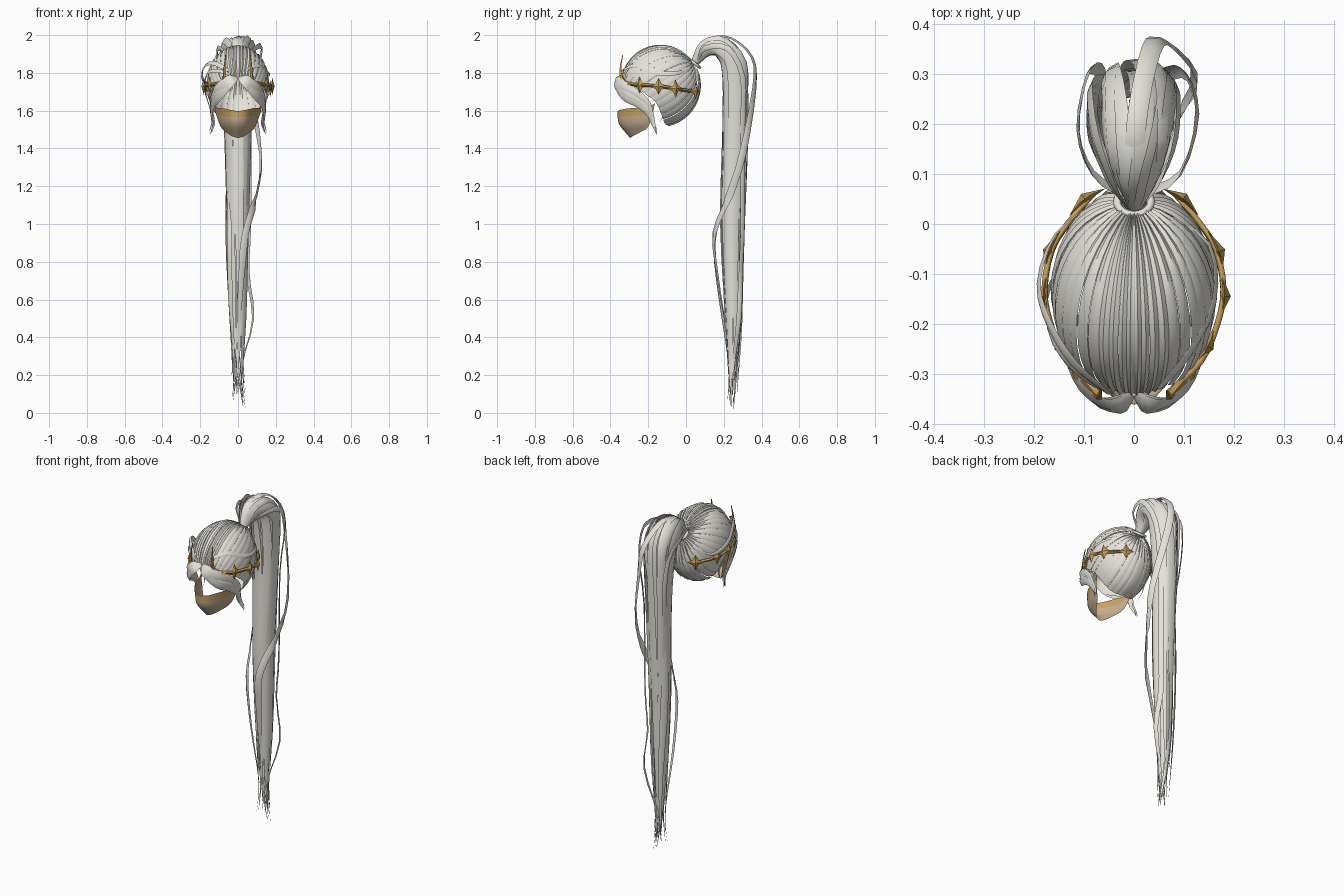
import bpy, math, random
from mathutils import Vector as V

random.seed(4)
if "Cube" in bpy.data.objects:
    bpy.data.objects.remove(bpy.data.objects["Cube"])


def material(name, rgb):
    m = bpy.data.materials.new(name)
    m.use_nodes = True
    m.diffuse_color = (*rgb, 1)
    m.node_tree.nodes["Principled BSDF"].inputs["Base Color"].default_value = (*rgb, 1)
    return m


SILVER = material("silver hair", (0.78, 0.76, 0.70))
GOLD = material("antique gold", (0.56, 0.34, 0.09))
TAN = material("tan mask", (0.57, 0.43, 0.28))
OCHRE = material("ochre mask edge", (0.57, 0.36, 0.13))

HEAD, SIZE = V((0, -0.136, 1.733)), V((0.163, 0.208, 0.213))
TIE = V((0, 0.045, 1.85))


def build(name, verts, faces, mats, mirror=False, angle=50):
    me = bpy.data.meshes.new(name)
    me.from_pydata([tuple(v) for v in verts], [], faces)
    for m in mats:
        me.materials.append(m)
    ob = bpy.data.objects.new(name, me)
    bpy.context.collection.objects.link(ob)
    if mirror:
        ob.modifiers.new("mirror", "MIRROR")
    bpy.ops.object.select_all(action="DESELECT")
    ob.select_set(True)
    bpy.context.view_layer.objects.active = ob
    bpy.ops.object.shade_smooth_by_angle(angle=math.radians(angle))
    return ob


def smooth_path(points, steps=3):
    """Catmull-Rom samples through the points."""
    p = [V(q) for q in points]
    p = [2 * p[0] - p[1]] + p + [2 * p[-1] - p[-2]]
    out = []
    for a, b, c, d in zip(p, p[1:], p[2:], p[3:]):
        for t in (k / steps for k in range(steps)):
            out.append(0.5 * (2 * b + (c - a) * t + (2 * a - 5 * b + 4 * c - d) * t * t
                              + (3 * b - a - 3 * c + d) * t ** 3))
    return out + [p[-2]]


def grid_faces(rows, cols, base=0):
    return [(base + r * cols + c, base + r * cols + c + 1,
             base + (r + 1) * cols + c + 1, base + (r + 1) * cols + c)
            for r in range(rows - 1) for c in range(cols - 1)]


def ribbon(path, centres, width, root=0.5, tip=0.3, bulge=0.2):
    """Tapered strip with a raised middle, facing away from its centres."""
    verts, n = [], len(path) - 1
    for i, p in enumerate(path):
        t = i / n
        along = (path[min(i + 1, n)] - path[max(i - 1, 0)]).normalized()
        side = along.cross(p - centres[i]).normalized()
        up = side.cross(along).normalized()
        w = width / 2 * min(1, root + t * 5, 0.04 + (1 - t) / tip)
        verts += [p - side * w, p + up * w * bulge * 2, p + side * w]
    return verts


def ribbons(name, strips, mat=SILVER, mirror=False):
    verts, faces = [], []
    for s in strips:
        faces += grid_faces(len(s) // 3, 3, len(verts))
        verts += s
    return build(name, verts, faces, [mat], mirror)


# Scalp hair: locks combed from the hairline to the tie
def on_head(p):
    return V([(p[i] - HEAD[i]) / SIZE[i] for i in range(3)]).normalized()


def comb(d, t):
    total = d.angle(pole)
    return d.slerp(pole, t * (total - 0.17) / total)


pole = on_head(TIE)
hairline = [on_head(p) for p in smooth_path(
    [(0, -.34, 1.775), (.022, -.338, 1.773), (.05, -.33, 1.767), (.085, -.31, 1.755),
     (.12, -.28, 1.735), (.15, -.22, 1.69), (.155, -.16, 1.64), (.12, -.13, 1.57),
     (.06, -.11, 1.53), (0, -.09, 1.52)], 4)]
locks = []
for a, b in zip(hairline[::2], hairline[2::2]):
    lift, strip = random.uniform(0.985, 1.015), []
    for k in range(13):
        for d, s in ((a, 1), ((a + b).normalized(), 1.025), (b, 1)):
            q = comb(d, k / 12) * s * lift
            strip.append(HEAD + V([q[i] * SIZE[i] for i in range(3)]))
    locks.append(strip)
ribbons("scalp_hair", locks, mirror=True)

# Face framing locks
frame = []
for drop, out, w in ((0, 0, .07), (.025, .008, .05), (-.025, .01, .05), (.01, .014, .03)):
    path = smooth_path([
        (.005, -.342, 1.775), (.045, -.364, 1.755 - drop / 2), (.09 + out, -.33, 1.705 - drop),
        (.122 + out, -.26, 1.665 - drop), (.137 + out / 2, -.2, 1.61 - drop),
        (.125 + out, -.175, 1.54 - drop / 2), (.14 + out, -.155, 1.485 - drop / 2)])
    frame.append(ribbon(path, [V((0, -.17, 1.66))] * len(path), w, 0.3, 0.6))
ribbons("face_framing_locks", frame, mirror=True)

# Loose loops beside the head
loops = []
for pts, w in (
        ([(-.05, -.34, 1.81), (-.12, -.28, 1.85), (-.17, -.2, 1.84), (-.19, -.12, 1.78),
          (-.155, -.02, 1.74), (-.07, .05, 1.8)], .026),
        ([(-.04, -.34, 1.79), (-.1, -.31, 1.81), (-.16, -.24, 1.8), (-.175, -.15, 1.72),
          (-.15, -.1, 1.62), (-.13, -.14, 1.54)], .02),
        ([(.05, -.33, 1.82), (.11, -.26, 1.84), (.16, -.16, 1.8), (.15, -.04, 1.8),
          (.05, .03, 1.84)], .024)):
    path = smooth_path(pts)
    loops.append(ribbon(path, [HEAD] * len(path), w))
ribbons("loose_side_strands", loops)

# Hair tie
bpy.ops.mesh.primitive_torus_add(major_segments=20, minor_segments=8, major_radius=.034,
                                 minor_radius=.008, location=TIE, rotation=(-0.65, 0, 0))
bpy.context.object.name = "hair_tie"
bpy.context.object.data.materials.append(SILVER)
bpy.ops.object.shade_smooth()

# Ponytail: ribbons laid round a drooping, tapering centre line
core = smooth_path([(0, .045, 1.85), (0, .1, 1.925), (0, .17, 1.94), (0, .235, 1.885),
                    (0, .258, 1.77), (0, .26, 1.5), (0, .245, 1), (0, .25, .5), (0, .245, .1)])
spread = smooth_path([(.02, .02, 0), (.055, .035, 0), (.085, .045, 0), (.09, .055, 0),
                      (.082, .062, 0), (.066, .064, 0), (.052, .062, 0), (.042, .044, 0),
                      (.014, .014, 0)])


def tail_lock(angle, scale, width, end):
    path, last = [], len(core) - 1
    for i, c in enumerate(core):
        t = (core[min(i + 1, last)] - core[max(i - 1, 0)]).normalized()
        turn = angle + 0.3 * math.sin(i / 5 + angle * 2)
        p = c + V((math.cos(turn) * spread[i].x, 0, 0)) * scale
        p += V((0, -t.z, t.y)) * math.sin(turn) * spread[i].y * scale
        k = max(0, (i - last + 3) / 3)
        p += V((.03 * k * k * math.sin(angle * 5), 0, (end - .1) * k))
        path.append(p)
    return ribbon(path, core, width, 0.3, 0.3, 0.12)


tail = [tail_lock(k * math.tau / 12, random.uniform(.92, 1.05), random.uniform(.04, .056),
                  random.uniform(.06, .2)) for k in range(12)]
tail += [tail_lock(k * math.tau / 5 + .3, .65, .06, random.uniform(.02, .12)) for k in range(5)]
ribbons("ponytail", tail)

# Stray strands around the ponytail
strays = []
for pts, w in (
        ([(0, .05, 1.86), (0, .13, 1.975), (.01, .24, 1.98), (.035, .35, 1.88), (.06, .362, 1.72),
          (.12, .3, 1.37), (.095, .23, 1.15), (.04, .15, .95), (.02, .165, .75),
          (0, .22, .4), (-.01, .25, .08)], .04),
        ([(.02, .06, 1.86), (.09, .1, 1.93), (.125, .22, 1.93), (.1, .3, 1.78), (.065, .3, 1.5),
          (.06, .3, 1), (.05, .29, .75), (.08, .28, .5), (.02, .25, .25), (.03, .24, .03)], .03),
        ([(-.02, .06, 1.86), (-.08, .1, 1.92), (-.11, .19, 1.92), (-.09, .3, 1.8),
          (-.065, .3, 1.5), (-.05, .2, 1.1), (-.045, .15, .9), (-.04, .18, .6),
          (-.02, .23, .25), (-.03, .22, .07)], .028),
        ([(.01, .06, 1.86), (.05, .12, 1.96), (.06, .2, 1.97), (.05, .31, 1.85),
          (.02, .315, 1.6), (.03, .3, 1.2), (-.02, .29, .8), (-.01, .28, .4), (.04, .25, .02)], .045),
        ([(-.01, .06, 1.86), (-.04, .12, 1.96), (-.05, .22, 1.95), (-.05, .3, 1.82),
          (-.05, .27, 1.5), (-.055, .28, 1), (-.035, .29, .5), (-.02, .27, .1)], .045)):
    path = smooth_path(pts)
    inner = [min(core, key=lambda c: (c - p).length) for p in path]
    strays.append(ribbon(path, inner, w, 0.4, 0.25))
ribbons("stray_tail_strands", strays)

# Lower face mask: columns from the top edge to the chin
edges = [
    [(0, -.362, 1.597), (.045, -.345, 1.605), (.09, -.28, 1.615), (.112, -.21, 1.615), (.125, -.165, 1.64)],
    [(0, -.355, 1.53), (.042, -.335, 1.53), (.082, -.27, 1.535), (.104, -.21, 1.55), (.122, -.17, 1.61)],
    [(0, -.295, 1.455), (.03, -.283, 1.464), (.065, -.24, 1.487), (.092, -.2, 1.515), (.12, -.175, 1.59)]]
columns = [smooth_path(c, 4) for c in zip(*[smooth_path(e) for e in edges])]
mask = build("face_mask", sum(columns, []), grid_faces(len(columns), len(columns[0])),
             (TAN, OCHRE), True)
for f in mask.data.polygons:
    f.material_index = int(f.index % (len(columns[0]) - 1) < 2)

# Circlet band hugging the hair
path = smooth_path([(.07, -.338, 1.755), (.135, -.275, 1.738), (.168, -.2, 1.734),
                    (.18, -.13, 1.728), (.165, -.05, 1.715), (.13, .005, 1.707), (.08, .065, 1.7)])
band = ribbons("circlet_band", [ribbon(path, [HEAD] * len(path), .018, .6, .1, .3)], GOLD, True)
band.modifiers.new("thickness", "SOLIDIFY").thickness = .008

# Curved brow horns: tapering square tubes
path = smooth_path([(.115, -.3, 1.74), (.085, -.328, 1.755), (.072, -.345, 1.79),
                    (.07, -.346, 1.835), (.066, -.335, 1.895)])
verts = []
for i, p in enumerate(path):
    r = .013 * (1 - i / len(path)) ** .6
    side, depth = V((.8, .6, 0)) * r, V((-.5, .6, .6)) * r
    verts += [p + side, p + depth, p - side, p - depth, p + side]
build("brow_horns", verts, grid_faces(len(path), 5), [GOLD], True)

# Four-pointed stars along the circlet
verts, faces = [], []
for p in ((.148, -.245, 1.736), (.181, -.145, 1.729), (.17, -.055, 1.717), (.098, .05, 1.703)):
    p, base = V(p), len(verts)
    out = V((p.x, (p.y - HEAD.y) * .7, 0)).normalized()
    side = V((-out.y, out.x, 0))
    verts += [p + out * .013, p - out * .006]
    for k in range(8):
        a, r = k * math.tau / 8, .021 if k % 2 else .046
        verts.append(p + side * math.cos(a) * r + V((0, 0, math.sin(a) * r))
                     - out * (.008 if k % 4 == 0 else 0))
        i, j = base + 2 + k, base + 2 + (k + 1) % 8
        faces += [(base, i, j), (base + 1, j, i)]
build("circlet_stars", verts, faces, [GOLD], True, 15)
